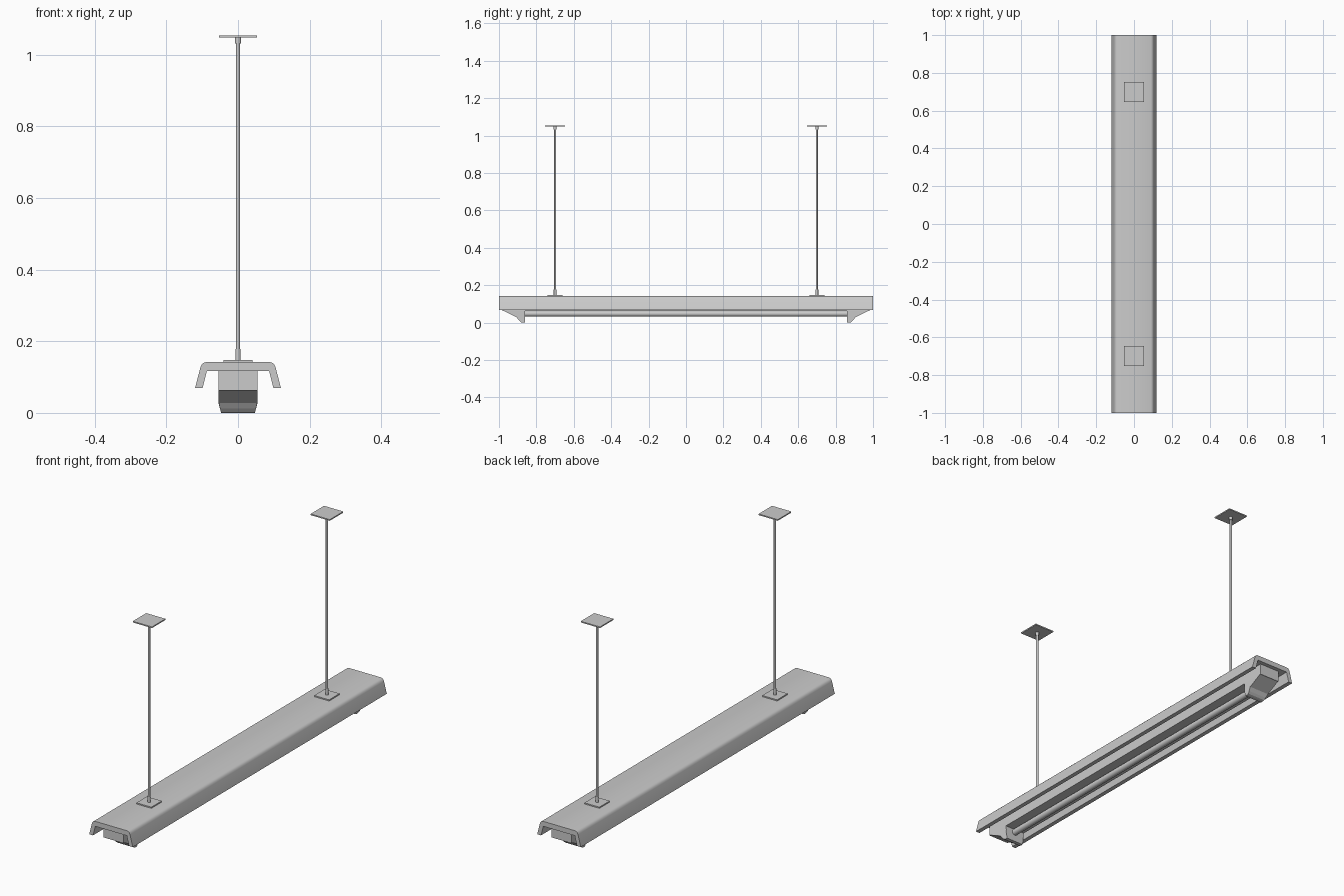
import bpy, bmesh
from mathutils import Vector

cube = bpy.data.objects.get("Cube")
if cube:
    bpy.data.objects.remove(cube, do_unlink=True)

# Single painted metal colour
grey = bpy.data.materials.new("light_grey")
grey.use_nodes = True
colour = (0.6, 0.6, 0.6, 1)
grey.diffuse_color = colour
grey.node_tree.nodes["Principled BSDF"].inputs["Base Color"].default_value = colour


def finish(ob, name, smooth=False):
    ob.name = name
    ob.data.materials.append(grey)
    if smooth:
        bpy.ops.object.select_all(action="DESELECT")
        ob.select_set(True)
        bpy.context.view_layer.objects.active = ob
        bpy.ops.object.shade_smooth_by_angle()
    return ob


def box(name, x, y, z0, z1, centre_y=0):
    bpy.ops.mesh.primitive_cube_add(size=1, location=(0, centre_y, (z0 + z1) / 2))
    ob = bpy.context.object
    ob.scale = (2 * x, 2 * y, z1 - z0)
    return finish(ob, name)


def rod(name, radius, z0, z1, y, sides=16):
    bpy.ops.mesh.primitive_cylinder_add(vertices=sides, radius=radius, depth=z1 - z0,
                                        location=(0, y, (z0 + z1) / 2))
    return finish(bpy.context.object, name, True)


def extrude(name, points, offset, smooth=False):
    bm = bmesh.new()
    face = bm.faces.new([bm.verts.new(p) for p in points])
    out = bmesh.ops.extrude_face_region(bm, geom=[face])
    verts = [v for v in out["geom"] if isinstance(v, bmesh.types.BMVert)]
    bmesh.ops.translate(bm, verts=verts, vec=Vector(offset))
    bmesh.ops.recalc_face_normals(bm, faces=bm.faces)
    mesh = bpy.data.meshes.new(name)
    bm.to_mesh(mesh)
    bm.free()
    ob = bpy.data.objects.new(name, mesh)
    bpy.context.collection.objects.link(ob)
    return finish(ob, name, smooth)


# Folded channel housing with rounded shoulders
half = [(0.099, 0.069), (0.12, 0.069), (0.105, 0.127), (0.102, 0.134),
        (0.097, 0.139), (0.09, 0.142)]
inner = (0.087, 0.117)
right = [inner] + half
profile = right + [(-x, z) for x, z in reversed(right)]
extrude("housing", [(x, -1, z) for x, z in profile], (0, 2, 0), True)

# Gear tray below the housing
box("gear_tray", 0.054, 0.98, 0.063, 0.118)

# Lamp tube
bpy.ops.mesh.primitive_cylinder_add(vertices=24, radius=0.0155, depth=1.73,
                                    location=(0, 0, 0.048), rotation=(1.570796, 0, 0))
finish(bpy.context.object, "lamp_tube", True)

# Lamp holders, tapering inwards at the foot
holder = [(0.98, 0.066), (0.905, 0.028), (0.893, 0.012), (0.884, 0.003),
          (0.875, 0), (0.862, 0), (0.862, 0.025), (0.862, 0.066)]
for side, label in ((-1, "front"), (1, "back")):
    ob = extrude(label + "_lamp_holder", [(-0.054, side * y, z) for y, z in holder],
                 (0.108, 0, 0))
    for v in ob.data.vertices:
        v.co.x *= 1 - 0.13 * max(0, 0.025 - v.co.z) / 0.025

    # Suspension: ceiling plate, rod, ferrules and mounting plate
    y = side * 0.7
    box(label + "_ceiling_plate", 0.053, 0.053, 1.048, 1.054, y)
    box(label + "_mounting_plate", 0.041, 0.041, 0.14, 0.148, y)
    rod(label + "_rod", 0.0055, 0.145, 1.05, y)
    rod(label + "_top_ferrule", 0.0085, 1.032, 1.05, y)
    rod(label + "_bottom_ferrule", 0.0075, 0.146, 0.178, y)
